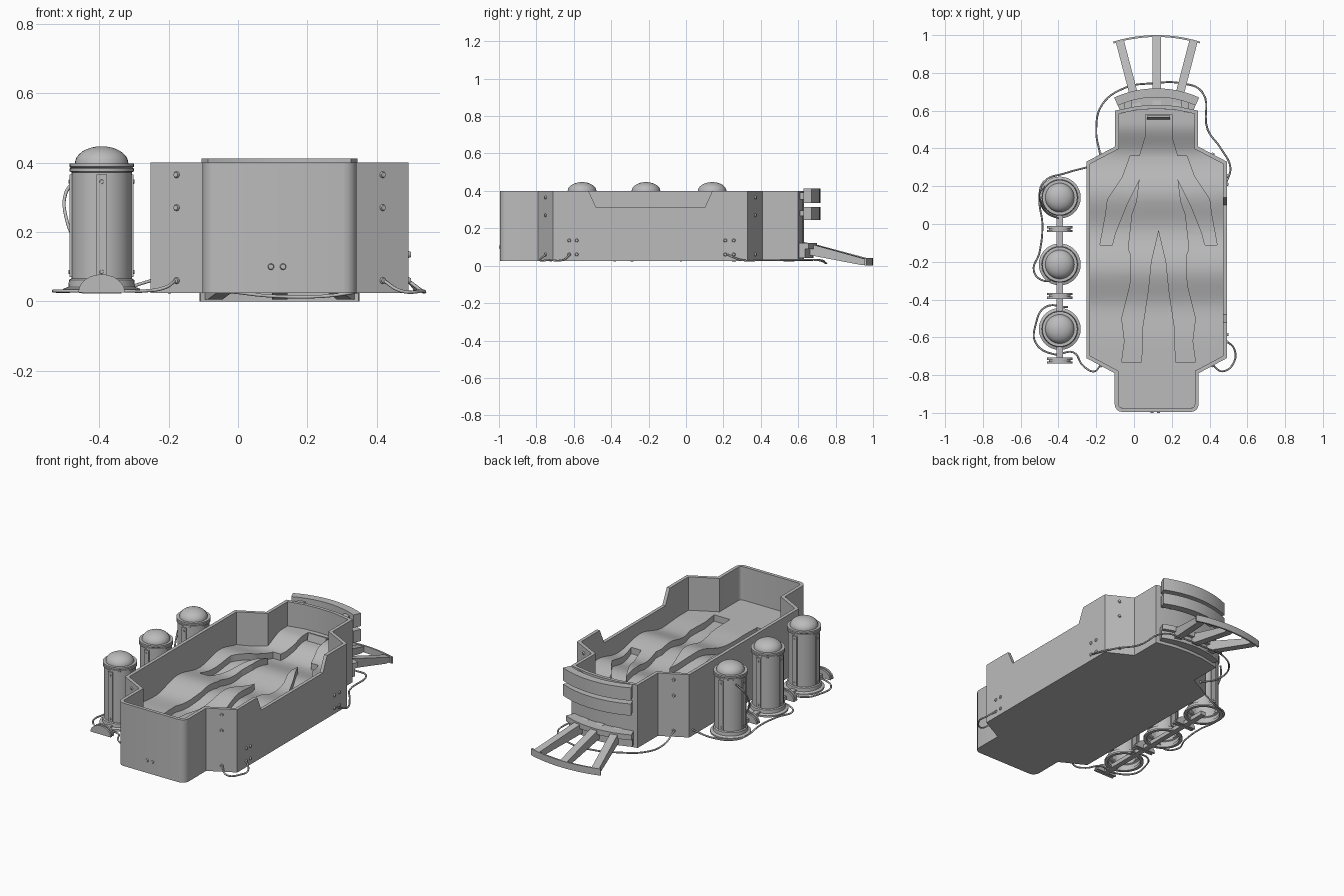
import bpy, bmesh, math
from mathutils import Matrix, Vector

cube = bpy.data.objects.get("Cube")
if cube:
    bpy.data.objects.remove(cube, do_unlink=True)

grey = bpy.data.materials.new("plain grey")
grey.use_nodes = True
grey.diffuse_color = (0.5, 0.5, 0.5, 1)
grey.node_tree.nodes["Principled BSDF"].inputs["Base Color"].default_value = (0.5, 0.5, 0.5, 1)

CX = 0.12          # centre line of the tub
TX = -0.393        # centre line of the tanks
SIDE = Matrix(((0, 0, 1, 0), (1, 0, 0, 0), (0, 1, 0, 0), (0, 0, 0, 1)))    # (y, z) profile along x
FRONT = Matrix(((1, 0, 0, 0), (0, 0, -1, 0), (0, 1, 0, 0), (0, 0, 0, 1)))  # (x, z) profile along -y


def finish(bm, name, angle=30):
    bmesh.ops.recalc_face_normals(bm, faces=bm.faces)
    mesh = bpy.data.meshes.new(name)
    bm.to_mesh(mesh)
    bm.free()
    mesh.shade_smooth()
    mesh.set_sharp_from_angle(angle=math.radians(angle))
    mesh.materials.append(grey)
    ob = bpy.data.objects.new(name, mesh)
    bpy.context.collection.objects.link(ob)
    return ob


def add_prism(bm, points, low, high, matrix=Matrix()):
    base = bm.faces.new([bm.verts.new((x, y, low)) for x, y in points])
    out = bmesh.ops.extrude_face_region(bm, geom=[base])["geom"]
    top = [v for v in out if isinstance(v, bmesh.types.BMVert)]
    bmesh.ops.translate(bm, verts=top, vec=(0, 0, high - low))
    both = set(base.verts) | set(top)
    bmesh.ops.transform(bm, matrix=matrix, verts=list(both))
    return [f for f in out if isinstance(f, bmesh.types.BMFace)][0]


def prism(name, points, low, high, matrix=Matrix()):
    bm = bmesh.new()
    add_prism(bm, points, low, high, matrix)
    return finish(bm, name)


def arc(cy, radius, half, steps=12):
    angles = [half * (2 * i / steps - 1) for i in range(steps + 1)]
    return [(CX + radius * math.sin(a), cy + radius * math.cos(a)) for a in angles]


def sector(name, cy, inner, outer, half, low, high):
    return prism(name, arc(cy, inner, half) + arc(cy, outer, half)[::-1], low, high)


def cut(ob, cutter, hidden_low, hidden_high):
    """Subtract the cutter, then drop the buried faces in the given height band."""
    mod = ob.modifiers.new("cut", "BOOLEAN")
    mod.operation, mod.solver, mod.object = "DIFFERENCE", "EXACT", cutter
    bpy.context.view_layer.update()
    deps = bpy.context.evaluated_depsgraph_get()
    mesh = bpy.data.meshes.new_from_object(ob.evaluated_get(deps))
    ob.modifiers.clear()
    bm = bmesh.new()
    bm.from_mesh(mesh)
    buried = [f for f in bm.faces if hidden_low < f.calc_center_median().z < hidden_high]
    bmesh.ops.delete(bm, geom=buried, context="FACES")
    bm.to_mesh(mesh)
    bm.free()
    mesh.set_sharp_from_angle(angle=math.radians(30))
    ob.data = mesh
    bpy.data.objects.remove(cutter, do_unlink=True)


def tube(name, points, radius=0.005):
    curve = bpy.data.curves.new(name, "CURVE")
    curve.dimensions = "3D"
    curve.bevel_depth, curve.bevel_resolution, curve.resolution_u = radius, 1, 6
    curve.use_fill_caps = True
    spline = curve.splines.new("BEZIER")
    spline.bezier_points.add(len(points) - 1)
    for p, co in zip(spline.bezier_points, points):
        p.co = co if len(co) == 3 else (*co, 0.03)
        p.handle_left_type = p.handle_right_type = "AUTO"
    curve.materials.append(grey)
    bpy.context.collection.objects.link(bpy.data.objects.new(name, curve))


def add_bolt(bm, place, normal, radius=0.012):
    turn = Vector(normal).to_track_quat("Z", "Y").to_matrix().to_4x4()
    bmesh.ops.create_cone(bm, cap_ends=True, segments=10, radius1=radius, radius2=radius * 0.6,
                          depth=0.014, matrix=Matrix.Translation(place) @ turn)


# Tub shell: half outline with a rounded front corner, mirrored about the centre line
corner = [(0.182 + 0.04 * math.cos(a), -0.955 - 0.04 * math.sin(a)) for a in [math.pi / 8 * i for i in range(5)]]
half = [(0, 0.63), (0.1, 0.625), (0.22, 0.6), (0.22, 0.41), (0.372, 0.33), (0.372, -0.71),
        (0.222, -0.79)] + corner
outline = [(CX + x, y) for x, y in half] + [(CX - x, y) for x, y in half[:0:-1]]
bm = bmesh.new()
rim = add_prism(bm, outline, 0.024, 0.4)
bmesh.ops.recalc_face_normals(bm, faces=bm.faces)
bmesh.ops.inset_region(bm, faces=[rim], thickness=0.02, use_even_offset=True)
well = bmesh.ops.extrude_discrete_faces(bm, faces=[rim])["faces"][0]
bmesh.ops.translate(bm, verts=well.verts[:], vec=(0, 0, -0.3))
tub = finish(bm, "tub_shell")
notch = [(-0.53, 0.42), (-0.48, 0.31), (0.1, 0.31), (0.15, 0.42)]
cut(tub, prism("notch_cutter", notch, 0.4, 0.6, SIDE), 0.09, 0.11)


# Bed: wavy sheet with a body-shaped hollow
WAVE = [(-1.0, 0.2), (-0.62, 0.2), (-0.45, 0.19), (-0.24, 0.235), (-0.03, 0.2),
        (0.16, 0.235), (0.36, 0.2), (0.53, 0.255), (0.7, 0.255)]


def wave(y):
    for (y0, z0), (y1, z1) in zip(WAVE, WAVE[1:]):
        if y <= y1:
            t = max(0, (y - y0) / (y1 - y0))
            return z0 + (z1 - z0) * t * t * (3 - 2 * t)
    return WAVE[-1][1]


def wavy_block(name, points, drop, flat):
    bm = bmesh.new()
    face = bm.faces.new([bm.verts.new((x, y, 0)) for x, y in points])
    bmesh.ops.triangulate(bm, faces=[face])
    for i in range(-38, 26):
        bmesh.ops.bisect_plane(bm, geom=bm.verts[:] + bm.edges[:] + bm.faces[:],
                               plane_co=(0, i * 0.025 + 0.003, 0), plane_no=(0, 1, 0))
    out = bmesh.ops.extrude_face_region(bm, geom=bm.faces[:])["geom"]
    new = {v for v in out if isinstance(v, bmesh.types.BMVert)}
    for v in bm.verts:
        v.co.z = flat if v in new else wave(v.co.y) - drop
    return finish(bm, name)


body = [(0.07, 0.58), (0.07, 0.46), (0.1, 0.36), (0.15, 0.36), (0.19, 0.25), (0.27, 0.13),
        (0.28, 0.05), (0.31, -0.11), (0.245, -0.11), (0.23, -0.05), (0.17, 0.1), (0.1, 0.24),
        (0.115, 0.12), (0.14, 0.05), (0.16, -0.13), (0.145, -0.17), (0.15, -0.32), (0.195, -0.5),
        (0.18, -0.62), (0.195, -0.73), (0.09, -0.73), (0.085, -0.55), (0.055, -0.35),
        (0.04, -0.2), (0, -0.03)]
BX = CX + 0.01
figure = [(BX + x, y) for x, y in body] + [(BX - x, y) for x, y in body[-2::-1]]
bed_edge = [(CX + (x - CX) * 0.975, -0.18 + (y + 0.18) * 0.975) for x, y in outline]
bed = wavy_block("body_bed", bed_edge, 0, 0)
cut(bed, wavy_block("body_cutter", figure, 0.038, 0.6), -0.1, 0.14)

# Headrest at the top of the hollow
prism("headrest", [(0.55, 0.2), (0.575, 0.2), (0.575, 0.26), (0.565, 0.26)], BX - 0.06, BX + 0.06, SIDE)

# Curved guard bars, their brackets and the rear shelf
for name, low, high in (("upper_guard_bar", 0.335, 0.412), ("lower_guard_bar", 0.245, 0.315)):
    sector(name, 0.166, 0.505, 0.552, 0.42, low, high)
    for x in (-0.15, 0.15):
        prism("bar_bracket", [(CX + x - 0.02, 0.607), (CX + x + 0.02, 0.607), (CX + x + 0.02, 0.66),
                              (CX + x - 0.02, 0.66)], low + 0.02, high - 0.02)
sector("rear_shelf", 0.166, 0.44, 0.535, 0.42, 0.09, 0.122)
sector("rear_skirt", 0.166, 0.44, 0.515, 0.42, 0.042, 0.1)

# Fan-shaped rear foot
spoke = [(0.39, 0.13), (0.47, 0.115), (0.77, 0.035), (0.77, 0.005), (0.74, 0.005), (0.47, 0.055), (0.39, 0.05)]
for i in (-1, 0, 1):
    turn = Matrix.Translation((CX, 0.22, 0)) @ Matrix.Rotation(-0.255 * i, 4, "Z")
    prism("fan_spoke", spoke, -0.022, 0.022, turn @ SIDE)
sector("fan_edge", 0.22, 0.77, 0.78, 0.3, 0, 0.04)

# Open-bottomed tanks turned from one profile, with four strips each
dome = [(0.077 * math.cos(a), 0.398 + 0.049 * math.sin(a)) for a in [math.pi / 16 * i for i in range(8)]]
profile = [(0.09, 0.04), (0.092, 0.026), (0.111, 0.026), (0.111, 0.036), (0.096, 0.042),
           (0.094, 0.062), (0.087, 0.066), (0.087, 0.372), (0.093, 0.375), (0.093, 0.383), (0.089, 0.385),
           (0.093, 0.388), (0.093, 0.398)] + dome + [(0, 0.447)]
for ty in (0.14, -0.214, -0.556):
    bm = bmesh.new()
    verts = [bm.verts.new((r, 0, z)) for r, z in profile]
    edges = [bm.edges.new(pair) for pair in zip(verts, verts[1:])]
    bmesh.ops.spin(bm, geom=verts + edges, axis=(0, 0, 1), cent=(0, 0, 0), angle=math.tau, steps=32)
    bmesh.ops.remove_doubles(bm, verts=bm.verts, dist=0.0005)
    bmesh.ops.translate(bm, verts=bm.verts, vec=(TX, ty, 0))
    finish(bm, "tank", 35)
    bm = bmesh.new()
    for i in range(4):
        spot = Matrix.Translation((TX, ty, 0)) @ Matrix.Rotation(i * math.pi / 2, 4, "Z")
        add_prism(bm, [(-0.015, 0.07), (0.015, 0.07), (0.015, 0.365), (-0.015, 0.365)], 0.083, 0.092, spot @ FRONT)
        for z in (0.085, 0.345):
            add_bolt(bm, spot @ Vector((0, -0.088, z)), spot.to_3x3() @ Vector((0, -1, 0)), 0.009)
    finish(bm, "tank_strips")

    # Half-round foot in front of each tank
    rim = [(TX + 0.067 * math.cos(a), 0.026 + 0.052 * math.sin(a)) for a in [math.pi / 12 * i for i in range(13)]]
    foot_y = ty - 0.167
    prism("half_round_foot", rim, -foot_y - 0.016, -foot_y - 0.004, FRONT)
    prism("half_round_foot", rim, -foot_y + 0.004, -foot_y + 0.016, FRONT)
    prism("foot_core", [(TX + (x - TX) * 0.85, z - 0.004) for x, z in rim],
          -foot_y - 0.006, -foot_y + 0.006, FRONT)
prism("tank_rail", [(TX - 0.016, 0.026), (TX + 0.016, 0.026), (TX + 0.016, 0.05), (TX - 0.016, 0.05)],
      -0.14, 0.73, FRONT)

# Bolts on the shoulder panels, notched side and front
bm = bmesh.new()
for sx in (-1, 1):
    for y, ny in ((-0.75, -1.9), (0.37, 1.9)):
        for z in (0.06, 0.27, 0.365):
            add_bolt(bm, (CX + sx * 0.297, y, z), (sx, ny, 0))
for y in (-0.625, -0.585, 0.21, 0.255):
    for z in (0.06, 0.135):
        add_bolt(bm, (CX + 0.372, y, z), (1, 0, 0))
for x in (0.095, 0.13):
    add_bolt(bm, (x, -0.994, 0.1), (0, -1, 0))
finish(bm, "tub_bolts")

# Loose cables
tube("rear_cable", [(-0.18, 0.37, 0.06), (-0.2, 0.5), (-0.17, 0.63), (-0.05, 0.72), (0.1, 0.745, 0.015),
                    (0.25, 0.745, 0.015), (0.36, 0.7), (0.39, 0.5), (0.46, 0.4), (0.51, 0.3), (0.49, 0.22, 0.06)])
tube("tank_cable", [(-0.25, 0.3, 0.06), (-0.36, 0.27), (-0.48, 0.22), (-0.5, 0.12), (-0.485, 0),
                    (-0.5, -0.15), (-0.53, -0.25), (-0.48, -0.3), (-0.42, -0.29, 0.05)])
tube("front_tank_cable", [(-0.35, -0.44), (-0.47, -0.44), (-0.52, -0.53), (-0.52, -0.63), (-0.42, -0.69),
                          (-0.32, -0.68), (-0.27, -0.75), (-0.21, -0.78, 0.04), (-0.18, -0.75, 0.06)])
tube("corner_cable", [(0.49, -0.62, 0.06), (0.53, -0.66), (0.53, -0.73), (0.47, -0.78), (0.42, -0.75, 0.06)])
tube("hanging_cable", [(-0.47, 0.2, 0.35), (-0.497, 0.17, 0.31), (-0.495, 0.12, 0.24), (-0.46, 0.06, 0.16),
                       (-0.4, 0.03, 0.08)])
